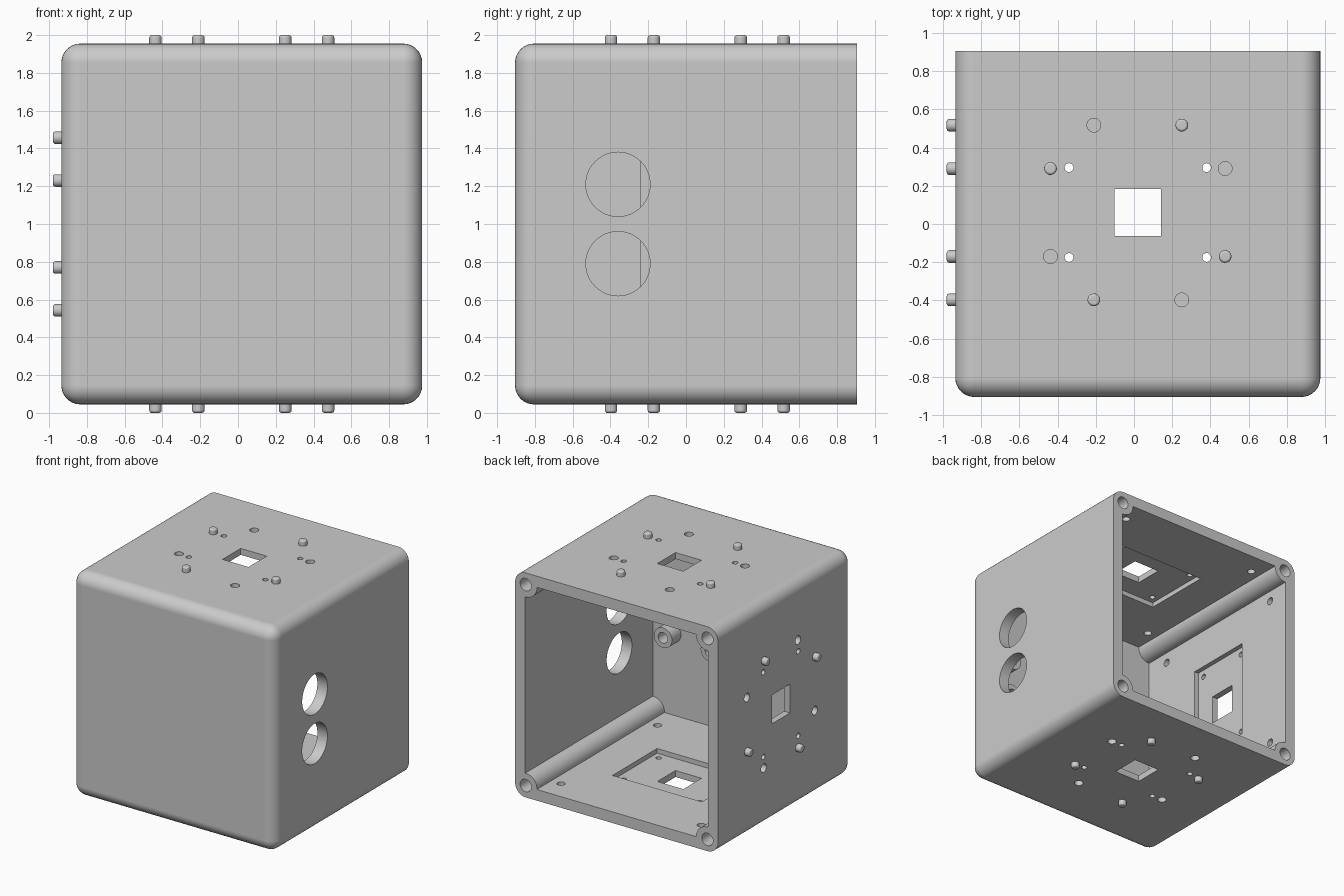
import bpy, bmesh, math
from mathutils import Matrix, Vector

cube = bpy.data.objects.get("Cube")
if cube:
    bpy.data.objects.remove(cube, do_unlink=True)

grey = bpy.data.materials.new("light_grey")
grey.use_nodes = True
COLOUR = (0.6, 0.6, 0.6, 1)
grey.diffuse_color = COLOUR
grey.node_tree.nodes["Principled BSDF"].inputs["Base Color"].default_value = COLOUR

X, Y, Z = Vector((1, 0, 0)), Vector((0, 1, 0)), Vector((0, 0, 1))
LOW, HIGH = Vector((-0.935, -0.905, 0.045)), Vector((0.975, 0.905, 1.955))
WALL, CORNER = 0.095, 0.1


def add_box(bm, low, high):
    low, high = Vector(low), Vector(high)
    m = Matrix.Translation((low + high) / 2) @ Matrix.Diagonal((*(high - low), 1))
    return bmesh.ops.create_cube(bm, size=1, matrix=m)


def add_rod(bm, u, v, low, high, r, sides=32):
    """Cylinder along local z."""
    m = Matrix.Translation((u, v, (low + high) / 2))
    return bmesh.ops.create_cone(bm, cap_ends=True, segments=sides, radius1=r,
                                 radius2=r, depth=high - low, matrix=m)


def finish(bm, name, frame=None):
    if frame:
        bmesh.ops.transform(bm, matrix=frame, verts=bm.verts)
    bmesh.ops.recalc_face_normals(bm, faces=bm.faces)
    mesh = bpy.data.meshes.new(name)
    bm.to_mesh(mesh)
    bm.free()
    mesh.materials.append(grey)
    obj = bpy.data.objects.new(name, mesh)
    bpy.context.collection.objects.link(obj)
    return obj


def cut(target, cutter):
    cutter.hide_render = True
    mod = target.modifiers.new("cut", 'BOOLEAN')
    mod.operation, mod.solver, mod.object = 'DIFFERENCE', 'EXACT', cutter
    graph = bpy.context.evaluated_depsgraph_get()
    mesh = bpy.data.meshes.new_from_object(target.evaluated_get(graph))
    target.modifiers.clear()
    target.data = mesh
    bpy.data.objects.remove(cutter, do_unlink=True)


def smooth(obj):
    bpy.ops.object.select_all(action='DESELECT')
    obj.select_set(True)
    bpy.context.view_layer.objects.active = obj
    bpy.ops.object.shade_smooth_by_angle(angle=math.radians(30))
    mod = obj.modifiers.new("even_shading", 'WEIGHTED_NORMAL')
    mod.keep_sharp = True


def frame(u, v, n, origin):
    return Matrix.Translation(origin) @ Matrix((u, v, n)).transposed().to_4x4()


# Rounded shell: every edge is rounded except the open back rim
bm = bmesh.new()
add_box(bm, LOW, HIGH)
edges = [e for e in bm.edges if not all(v.co.y > 0.5 for v in e.verts)]
bmesh.ops.bevel(bm, geom=edges, offset=CORNER, segments=8, profile=0.5, affect='EDGES')
shell = finish(bm, "housing_shell")

# Cavity, leaving a round rail in each long corner
bm = bmesh.new()
inset = Vector((WALL, WALL, WALL))
add_box(bm, LOW + inset, (HIGH.x - WALL, HIGH.y + 0.2, HIGH.z - WALL))
cavity = finish(bm, "cavity_cutter")
along_y = frame(X, -Z, Y, (0, 0, 0))
corners = [(x, -z) for x in (LOW.x + CORNER, HIGH.x - CORNER)
           for z in (LOW.z + CORNER, HIGH.z - CORNER)]
bm = bmesh.new()
for x, z in corners:
    add_rod(bm, x, z, -1.2, 1.4, 0.105, 48)
cut(cavity, finish(bm, "rail_cutter", along_y))
cut(shell, cavity)

# Screw holes in the rails
bm = bmesh.new()
for x, z in corners:
    add_rod(bm, x, z, 0.5, 1.2, 0.053)
cut(shell, finish(bm, "screw_cutter", along_y))

# Two round ports on the plain side
bm = bmesh.new()
for z in (0.79, 1.21):
    add_rod(bm, -0.36, z, 0.7, 1.2, 0.17, 64)
cut(shell, finish(bm, "port_cutter", frame(Y, Z, X, (0, 0, 0))))

# Connector faces: window, recess, sockets and pins on top, bottom and side
faces = {
    "top": frame(X, Y, Z, (0.02, 0.06, HIGH.z)),
    "bottom": frame(X, Y, -Z, (0.02, 0.06, LOW.z)),
    "side": frame(-Z, Y, -X, (LOW.x, 0.06, 1)),
}
A, B = 0.23, 0.457
pin_spots = [(A, B), (-B, A), (-A, -B), (B, -A)]
signs = [(a, b) for a in (-1, 1) for b in (-1, 1)]
for name, place in faces.items():
    # shallow recess on the inside
    bm = bmesh.new()
    add_box(bm, (-0.42, -0.3, -0.2), (0.42, 0.3, -0.055))
    cut(shell, finish(bm, "recess_cutter", place))

    # window, small through holes, outer sockets, inner blind holes
    bm = bmesh.new()
    add_box(bm, (-0.122, -0.122, -0.2), (0.122, 0.122, 0.1))
    for a, b in signs:
        add_rod(bm, 0.36 * a, 0.235 * b, -0.2, 0.1, 0.023, 24)
        add_rod(bm, 0.66 * a, 0.65 * b, -0.15, -0.04, 0.032)
    for u, v in pin_spots:
        add_rod(bm, -u, v, -0.052, 0.1, 0.036)
    cut(shell, finish(bm, "hole_cutter", place))

    # round-topped pins
    bm = bmesh.new()
    for u, v in pin_spots:
        add_rod(bm, u, v, -0.01, 0.045, 0.033)
    rims = [e for e in bm.edges if all(p.co.z > 0.04 for p in e.verts)]
    bmesh.ops.bevel(bm, geom=rims, offset=0.014, segments=4, profile=0.5, affect='EDGES')
    smooth(finish(bm, name + "_pins", place))

# Hollow mounting posts on the inside of the front wall
bm = bmesh.new()
posts = [(x, -z) for x in (0.26, 0.7) for z in (0.84, 1.16)]
base = LOW.y + WALL
for x, z in posts:
    add_rod(bm, x, z, base - 0.01, base + 0.12, 0.085)
mounts = finish(bm, "mounting_posts", along_y)
bm = bmesh.new()
for x, z in posts:
    add_rod(bm, x, z, base + 0.01, base + 0.3, 0.045)
cut(mounts, finish(bm, "post_cutter", along_y))

smooth(mounts)
smooth(shell)
